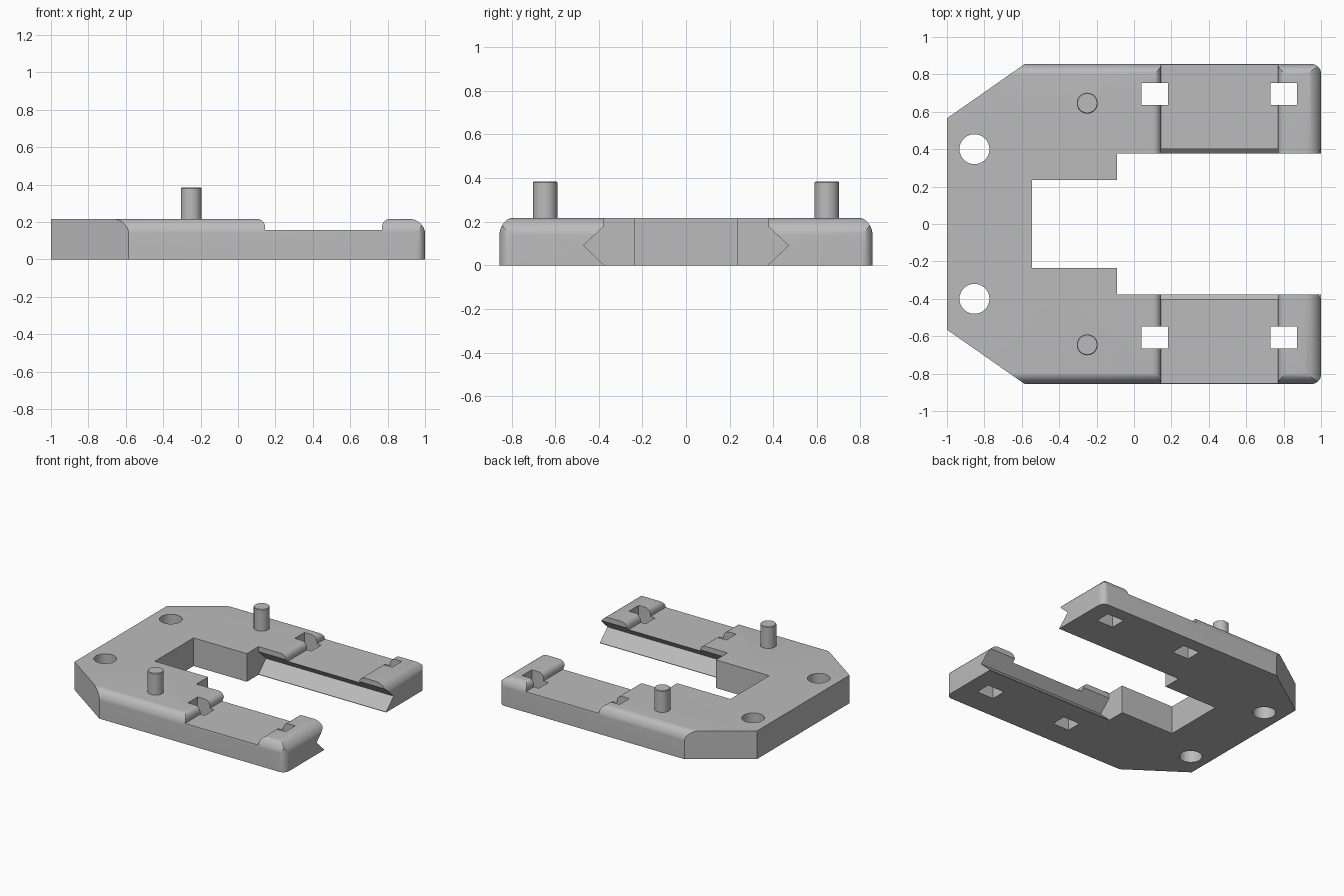
import bpy, bmesh
from math import sin, cos, radians

if "Cube" in bpy.data.objects:
    bpy.data.objects.remove(bpy.data.objects["Cube"])

GREY = (0.5, 0.5, 0.5, 1.0)
grey = bpy.data.materials.new("plain grey")
grey.use_nodes = True
grey.diffuse_color = GREY
grey.node_tree.nodes["Principled BSDF"].inputs["Base Color"].default_value = GREY

TOP = 0.217      # plate thickness
FLOOR = 0.157    # height of the recessed arm tops
HALF = 0.855     # half width of the plate


def arc(cx, cy, rx, ry, start, end, steps=8):
    angles = [radians(start + (end - start) * i / steps) for i in range(steps + 1)]
    return [(cx + rx * cos(a), cy + ry * sin(a)) for a in angles]


def prism(name, points, axis, low, high):
    """Extrude a 2D profile along an axis; the points are the other two axes in order."""
    bm = bmesh.new()

    def place(p, d):
        return {"x": (d, p[0], p[1]), "y": (p[0], d, p[1]), "z": (p[0], p[1], d)}[axis]

    bottom = [bm.verts.new(place(p, low)) for p in points]
    top = [bm.verts.new(place(p, high)) for p in points]
    bm.faces.new(bottom)
    bm.faces.new(top)
    n = len(points)
    for i in range(n):
        j = (i + 1) % n
        bm.faces.new((bottom[i], bottom[j], top[j], top[i]))
    bmesh.ops.recalc_face_normals(bm, faces=bm.faces)
    mesh = bpy.data.meshes.new(name)
    bm.to_mesh(mesh)
    bm.free()
    mesh.materials.append(grey)
    obj = bpy.data.objects.new(name, mesh)
    bpy.context.collection.objects.link(obj)
    return obj


def activate(obj):
    bpy.ops.object.select_all(action="DESELECT")
    obj.select_set(True)
    bpy.context.view_layer.objects.active = obj


def combine(obj, tool, operation):
    mod = obj.modifiers.new("cut", "BOOLEAN")
    mod.operation = operation
    mod.solver = "EXACT"
    mod.object = tool
    activate(obj)
    bpy.ops.object.modifier_apply(modifier=mod.name)
    bpy.data.objects.remove(tool)


def smooth(obj):
    activate(obj)
    bpy.ops.object.shade_smooth_by_angle(angle=radians(30))


# Plate outline: clipped corners at one end, two arms at the other
half = [(-0.545, 0.236), (-0.09, 0.236), (-0.09, 0.378), (1.0, 0.378)]
half += arc(0.95, HALF - 0.05, 0.05, 0.05, 0, 90)
half += [(-0.585, HALF), (-1.0, 0.565)]
outline = half + [(x, -y) for x, y in reversed(half)]
plate = prism("base_plate", outline, "z", 0, 0.3)

# Side profile: rounded arm tips and the recess with rounded shoulders
side = [(-1.1, -0.1), (1.001, -0.1)]
side += arc(0.916, TOP - 0.085, 0.085, 0.085, 0, 90)
side += arc(0.815, TOP - 0.045, 0.045, 0.045, 90, 180)
side += [(0.77, FLOOR), (0.145, FLOOR)]
side += arc(0.1, TOP - 0.045, 0.045, 0.045, 0, 90)
side += [(-1.1, TOP)]
combine(plate, prism("side_profile", side, "y", -1, 1), "INTERSECT")

# End profile: rounded long edges
end = [(HALF + 0.001, -0.1)] + arc(HALF - 0.064, TOP - 0.084, 0.065, 0.085, 0, 90)
end += [(-y, z) for y, z in reversed(end)]
combine(plate, prism("end_profile", end, "x", -1.2, 1.2), "INTERSECT")

# V grooves along the inner side of each arm
for s in (1, -1):
    vee = [(s * 0.355, 0.2), (s * 0.47, 0.091), (s * 0.355, -0.018)]
    combine(plate, prism("groove", vee, "x", -0.09, 1.1), "DIFFERENCE")

# Square slots and round screw holes
for y in (0.695, -0.607):
    for x in (0.11, 0.8):
        square = [(x + i * 0.071, y + j * 0.059) for i, j in ((-1, -1), (1, -1), (1, 1), (-1, 1))]
        combine(plate, prism("slot", square, "z", -0.1, 0.4), "DIFFERENCE")
for y in (0.4, -0.4):
    ring = arc(-0.853, y, 0.08, 0.08, 0, 360, 32)[:-1]
    combine(plate, prism("screw_hole", ring, "z", -0.1, 0.4), "DIFFERENCE")
smooth(plate)

# Upright pegs
for name, y in (("left_peg", 0.646), ("right_peg", -0.646)):
    ring = arc(-0.25, y, 0.056, 0.056, 0, 360, 32)[:-1]
    peg = prism(name, ring, "z", TOP - 0.02, 0.384)
    bevel = peg.modifiers.new("soft rim", "BEVEL")
    bevel.width = 0.004
    bevel.limit_method = "ANGLE"
    smooth(peg)
